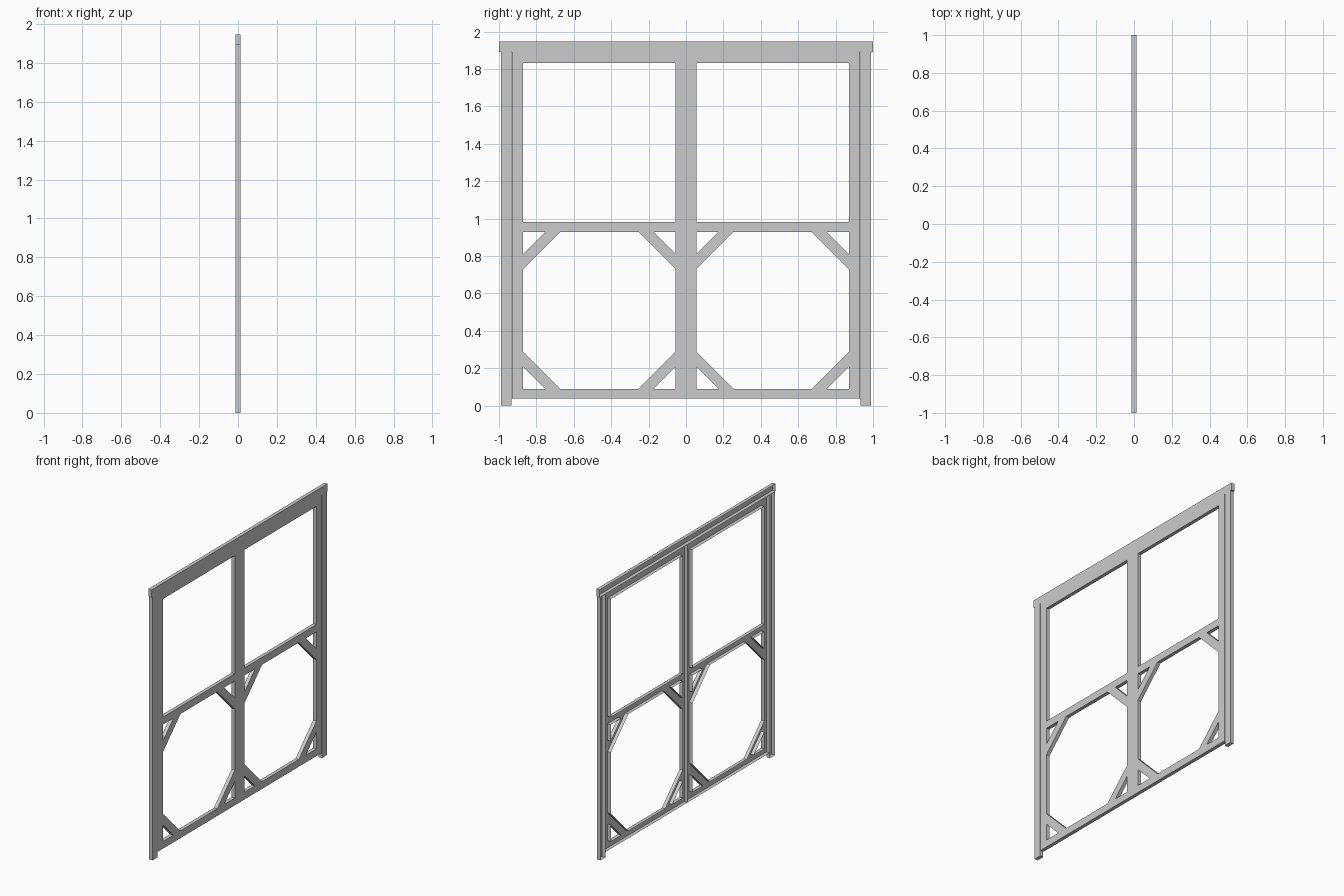
import bpy
import bmesh

if "Cube" in bpy.data.objects:
    bpy.data.objects.remove(bpy.data.objects["Cube"])

X_FRONT, X_BACK = 0.013, -0.013


def rect(y0, y1, z0, z1):
    return [(y0, z0), (y1, z0), (y1, z1), (y0, z1)]


def octagon(y0, y1, z0, z1, c):
    return [(y0 + c, z0), (y1 - c, z0), (y1, z0 + c), (y1, z1 - c),
            (y1 - c, z1), (y0 + c, z1), (y0, z1 - c), (y0, z0 + c)]


def channel(name, loops, side=1):
    """Pressed panel: face with holes on +x, lips running back, open at the rear."""
    bm = bmesh.new()
    edges = []
    for loop in loops:
        vs = [bm.verts.new((X_FRONT, side * y, z)) for y, z in loop]
        edges += [bm.edges.new((vs[i], vs[(i + 1) % len(vs)])) for i in range(len(vs))]
    bmesh.ops.triangle_fill(bm, use_beauty=True, edges=edges, normal=(1, 0, 0))
    ext = bmesh.ops.extrude_edge_only(bm, edges=[e for e in bm.edges if e.is_boundary])
    for v in ext["geom"]:
        if isinstance(v, bmesh.types.BMVert):
            v.co.x = X_BACK
    bmesh.ops.recalc_face_normals(bm, faces=bm.faces[:])
    bm.normal_update()
    if sum(f.normal.x * f.calc_area() for f in bm.faces) < 0:
        bmesh.ops.reverse_faces(bm, faces=bm.faces[:])
    me = bpy.data.meshes.new(name)
    bm.to_mesh(me)
    bm.free()
    ob = bpy.data.objects.new(name, me)
    bpy.context.collection.objects.link(ob)
    return ob


# Door leaf: window above, braced octagonal opening below
Y0, Y1 = 0.055, 0.872
Z0, Z1 = 0.09, 0.93
LEG, CUT = 0.12, 0.20
leaf = [rect(0, 0.931, 0.038, 1.892),
        rect(Y0, Y1, 0.983, 1.832),
        octagon(Y0, Y1, Z0, Z1, CUT)]
# Small triangular openings behind the corner braces
for y, dy in ((Y0, LEG), (Y1, -LEG)):
    for z, dz in ((Z0, LEG), (Z1, -LEG)):
        leaf.append([(y, z), (y + dy, z), (y, z + dz)])

for label, s in (("left", -1), ("right", 1)):
    channel(label + "_door_leaf", leaf, s)
    # Frame post
    channel(label + "_post", [rect(0.934, 0.99, 0, 1.892)], s)

# Head of the frame
channel("lintel", [rect(-1, 1, 1.892, 1.946)])
